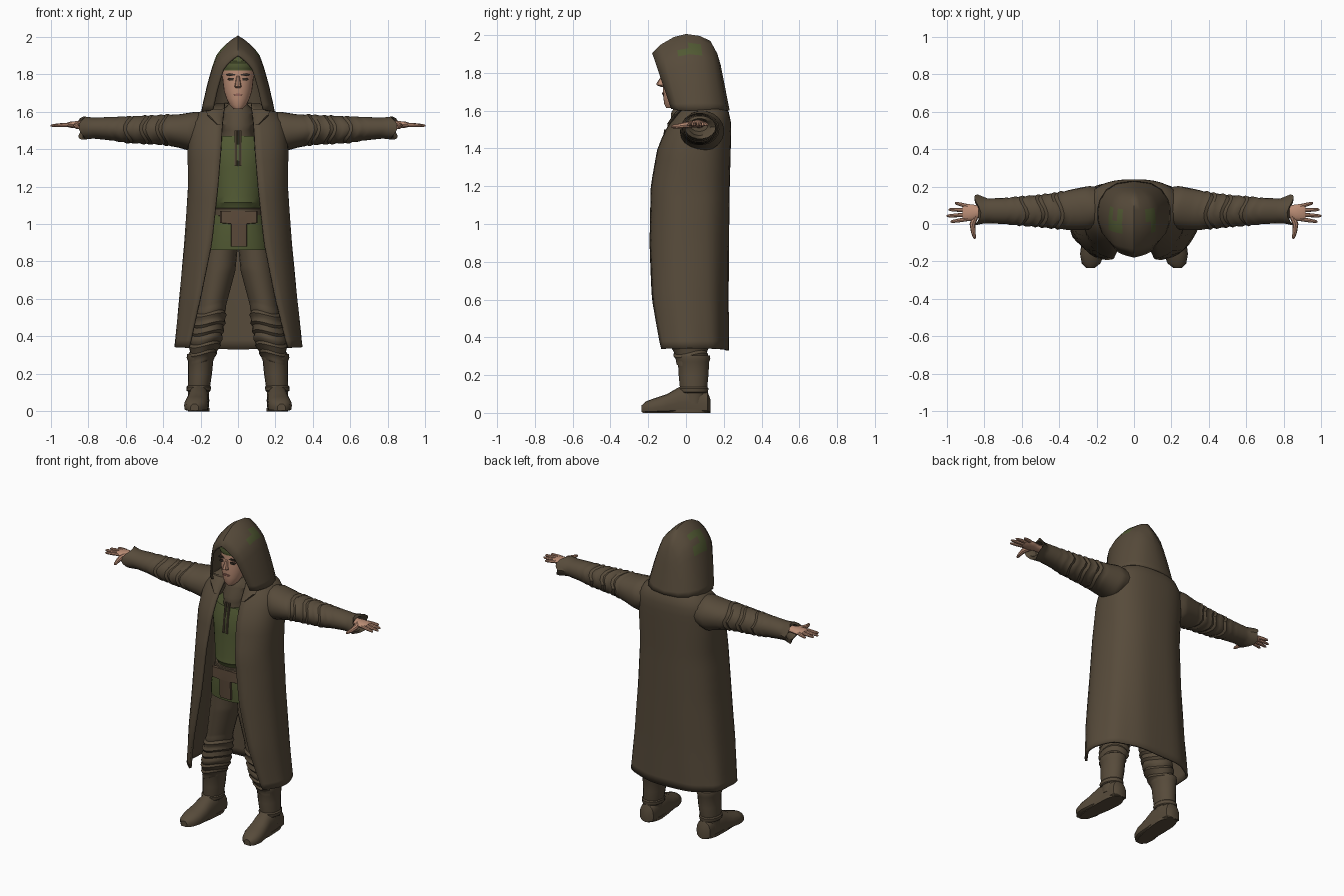
import bpy, bmesh, math
from mathutils import Vector

if "Cube" in bpy.data.objects:
    bpy.data.objects.remove(bpy.data.objects["Cube"])


def material(name, rgb):
    m = bpy.data.materials.new(name)
    m.diffuse_color = (*rgb, 1)
    m.use_nodes = True
    m.node_tree.nodes["Principled BSDF"].inputs["Base Color"].default_value = m.diffuse_color
    return m


BROWN = material("brown cloth", (0.095, 0.070, 0.043))
GREEN = material("moss green cloth", (0.082, 0.100, 0.033))
SKIN = material("skin", (0.50, 0.27, 0.18))
DARK = material("dark brown", (0.035, 0.025, 0.018))
LIP = material("lip", (0.30, 0.13, 0.10))
BELT = material("belt brown", (0.105, 0.068, 0.042))


def oval(c, axis, a, b, n=16, p=1.0):
    """Superellipse ring around c, perpendicular to axis."""
    pts = []
    for i in range(n):
        t = 2 * math.pi * i / n
        u = a * math.copysign(abs(math.cos(t)) ** p, math.cos(t))
        v = b * math.copysign(abs(math.sin(t)) ** p, math.sin(t))
        off = {'x': (0, u, v), 'y': (u, 0, v), 'z': (u, v, 0)}[axis]
        pts.append(Vector(c) + Vector(off))
    return pts


def resample(keys, n):
    """Linear in-betweens of key tuples, by their first value."""
    out = []
    for i in range(n + 1):
        t = keys[0][0] + (keys[-1][0] - keys[0][0]) * i / n
        for k0, k1 in zip(keys, keys[1:]):
            if t <= k1[0] + 1e-6:
                f = (t - k0[0]) / (k1[0] - k0[0])
                out.append([u + (v - u) * f for u, v in zip(k0, k1)])
                break
    return out


def loft(name, rings, mats, closed=True, caps=True, mirror=False, thick=0, rule=None, angle=35):
    bm = bmesh.new()
    vs = [[bm.verts.new(p) for p in r] for r in rings]
    n = len(rings[0])
    for r0, r1 in zip(vs, vs[1:]):
        for i in range(n if closed else n - 1):
            j = (i + 1) % n
            bm.faces.new((r0[i], r0[j], r1[j], r1[i]))
    if closed and caps:
        bm.faces.new(vs[0])
        bm.faces.new(vs[-1])
    bmesh.ops.remove_doubles(bm, verts=bm.verts, dist=0.0005)
    bmesh.ops.recalc_face_normals(bm, faces=bm.faces)
    if rule:
        for f in bm.faces:
            f.material_index = rule(f.calc_center_median())
    me = bpy.data.meshes.new(name)
    bm.to_mesh(me)
    bm.free()
    for m in mats:
        me.materials.append(m)
    ob = bpy.data.objects.new(name, me)
    bpy.context.collection.objects.link(ob)
    bpy.ops.object.select_all(action='DESELECT')
    ob.select_set(True)
    bpy.context.view_layer.objects.active = ob
    bpy.ops.object.shade_smooth_by_angle(angle=math.radians(angle))
    if thick:
        s = ob.modifiers.new("thickness", 'SOLIDIFY')
        s.thickness, s.offset = thick, 0
    if mirror:
        ob.modifiers.new("mirror", 'MIRROR')
    return ob


# Long coat, open at the front: z, half width, front y, back y, half gap
coat_keys = [(.33, .335, -.18, .22, .265), (.6, .308, -.205, .22, .2), (.9, .28, -.203, .222, .14),
             (1.2, .26, -.19, .225, .107), (1.4, .262, -.15, .23, .09), (1.5, .255, -.105, .232, .085),
             (1.56, .24, -.065, .23, .08), (1.605, .19, -.03, .215, .075), (1.64, .11, .0, .18, .07)]
rings = []
for z, w, yf, yb, gap in resample(coat_keys, 26):
    yc, d = (yf + yb) / 2, (yb - yf) / 2
    a0 = math.asin((gap / w) ** (1 / .8))
    ring = []
    for i in range(37):
        a = a0 + (2 * math.pi - 2 * a0) * i / 36
        s, c = math.sin(a), math.cos(a)
        fold = 1 + .012 * math.sin(9 * a + 1.5 * z) * max(0, 1.4 - z)
        ring.append(Vector((w * fold * math.copysign(abs(s) ** .8, s),
                            yc - d * fold * math.copysign(abs(c) ** .8, c),
                            z + (.012 * abs(s) if z < .34 else 0))))
    rings.append(ring)
loft("long_coat", rings, [BROWN], closed=False, thick=.014)

# Coat sleeves with creases and hollow cuffs: x, z, z radius, y, y radius
sleeve_keys = [(.15, 1.5, .09, .09, .10), (.24, 1.492, .108, .085, .118), (.32, 1.497, .090, .077, .11),
               (.4, 1.503, .081, .072, .098), (.5, 1.503, .076, .07, .086), (.6, 1.504, .071, .07, .078),
               (.7, 1.51, .062, .07, .069), (.78, 1.512, .056, .07, .066), (.835, 1.512, .062, .075, .083)]
rings = []
for x, z, rz, y, ry in resample(sleeve_keys, 40):
    k = .05 * math.sin(x * 150) if .36 < x < .68 else 0
    ring = oval((x, y, z), 'x', ry * (1 + k), rz * (1 + k), 18)
    for i, p in enumerate(ring):
        p.x += .018 * math.sin(i * .9)
    rings.append(ring)
rings += [oval((.83, .072, 1.514), 'x', .06, .045, 18), oval((.79, .07, 1.52), 'x', .045, .03, 18)]
loft("coat_sleeve", rings, [BROWN], mirror=True)

# Pointed hood: arches from the face opening to the back
profile = [(0, 1), (.1, .96), (.2, .91), (.33, .85), (.47, .77), (.6, .69), (.74, .585),
           (.82, .46), (.89, .31), (.95, .16), (1, 0)]
arches = [(-.175, 1.90, -.075, 1.61, .135), (-.13, 1.945, -.04, 1.602, .17), (-.06, 1.985, .02, 1.60, .188),
          (0, 2.0, .08, 1.60, .19), (.07, 1.99, .13, 1.60, .178), (.125, 1.965, .18, 1.60, .145),
          (.16, 1.9, .212, 1.60, .09), (.178, 1.84, .225, 1.60, 0)]
rings = []
for ty, tz, by, bz, w in arches:
    half = [Vector((w * f, by + (ty - by) * t, bz + (tz - bz) * t)) for t, f in profile]
    rings.append(half + [Vector((-p.x, p.y, p.z)) for p in reversed(half[:-1])])
loft("hood", rings, [BROWN, GREEN], closed=False, thick=.012, angle=40,
     rule=lambda c: int(abs(c.x) > .05 and -.03 < c.y < .11 and 1.86 < c.z < 1.965
                        and math.sin(c.y * 70 + c.z * 90 + c.x * 9) > .1))

# Head: z, half width, centre y, half depth
head = [(1.615, .025, -.075, .03), (1.635, .045, -.065, .05), (1.67, .062, -.05, .07), (1.71, .075, -.04, .083),
        (1.75, .08, -.035, .088), (1.785, .084, -.033, .088), (1.82, .085, -.03, .09), (1.85, .08, -.03, .09),
        (1.885, .06, -.02, .075), (1.91, .03, -.01, .04)]
loft("head", [oval((0, cy, z), 'z', a, b, 24) for z, a, cy, b in head], [SKIN, GREEN, BROWN],
     rule=lambda c: 1 if c.z > 1.82 else (2 if c.y > -.03 else 0))
loft("cap_band", [oval((0, -.03, z), 'z', a, a + .008, 24) for z, a in
                  ((1.825, .087), (1.84, .092), (1.86, .088), (1.87, .07))], [GREEN])
loft("nose", [oval((0, y, z), 'z', a, b, 8) for z, y, a, b in
              ((1.725, -.118, .012, .012), (1.735, -.13, .019, .025), (1.745, -.133, .016, .023),
               (1.79, -.118, .008, .009))], [SKIN])
loft("eye", [oval((.036, y, 1.773), 'y', .02, .008, 10) for y in (-.118, -.095)], [DARK], mirror=True)
loft("eyebrow", [oval((.038, y, 1.797), 'y', .026, .006, 10) for y in (-.119, -.095)], [DARK], mirror=True)
loft("mouth", [oval((0, y, 1.69), 'y', .024, .006, 10) for y in (-.127, -.1)], [LIP])

# Scarf around the neck with hanging cords
scarf = [(1.44, .075, .115), (1.47, .092, .132), (1.50, .088, .128), (1.53, .1, .128), (1.56, .088, .11),
         (1.59, .092, .108), (1.62, .07, .09), (1.64, .05, .07)]
loft("scarf", [oval((0, .03, z), 'z', a, b, 20) for z, a, b in scarf], [BROWN])
loft("scarf_cord", [oval((.012, y, z), 'z', .008, .007, 8) for z, y in
                    ((1.31, -.136), (1.4, -.125), (1.5, -.108))], [BROWN], mirror=True)
loft("collar_flap", [oval((x, y, z), 'z', a, .012, 8) for z, x, y, a in
                     ((1.53, .1, -.088, .012), (1.58, .125, -.055, .04), (1.615, .12, -.02, .05))],
     [BROWN], mirror=True)

# Shirt, belt, tunic skirt and front panel
shirt = [(1.04, .125, .14), (1.09, .13, .15), (1.115, .145, .165), (1.15, .145, .16), (1.3, .16, .155),
         (1.4, .17, .15), (1.47, .15, .125)]
loft("shirt", [oval((0, .02, z), 'z', a, b, 24) for z, a, b in shirt], [GREEN])
loft("belt", [oval((0, .02, z), 'z', a, a + .018, 24) for z, a in
              ((1.04, .143), (1.045, .147), (1.08, .146), (1.085, .142))], [BROWN])
loft("tunic_skirt", [oval((0, .02, z), 'z', a, b, 24, .85) for z, a, b in
                     ((.86, .175, .15), (.93, .17, .155), (1.0, .155, .155), (1.06, .14, .15))], [GREEN])
loft("front_panel", [oval((.005, y, z), 'z', a, .012, 12, .4) for z, y, a in
                     ((.88, -.132, .042), (1.0, -.138, .042), (1.005, -.138, .1), (1.07, -.135, .1))], [BELT])

# Trouser legs with gathered folds at the knee: z, x, half width, y, half depth
leg_keys = [(.26, .2, .06, .03, .08), (.36, .175, .085, .02, .098), (.5, .15, .085, .01, .1),
            (.56, .14, .075, .01, .09), (.75, .102, .088, .01, .1), (.92, .085, .088, .02, .11)]
rings = []
for z, x, a, y, b in resample(leg_keys, 44):
    k = 1 + (.06 * math.sin(z * 150) if .28 < z < .56 else 0)
    ring = oval((x, y, z), 'z', a * k, b * k, 18)
    for i, p in enumerate(ring):
        p.z += .012 * math.sin(i * .7)
    rings.append(ring)
loft("trouser_leg", rings, [BROWN], mirror=True)

# Boots: shaft, strap, foot and sole
shaft = [(.05, .21, .056, .06), (.1, .21, .056, .068), (.14, .208, .06, .074), (.2, .203, .064, .08),
         (.27, .2, .068, .084), (.285, .2, .074, .09), (.305, .2, .072, .088), (.305, .2, .06, .075)]
loft("boot_shaft", [oval((x, .04, z), 'z', a, b, 18) for z, x, a, b in shaft], [BROWN], mirror=True)
loft("boot_strap", [oval((.21, .04, z), 'z', a, a + .014, 18) for z, a in
                    ((.105, .058), (.11, .064), (.13, .066), (.137, .06))], [BROWN], mirror=True)
foot = [(.13, .208, .025, .07), (.115, .208, .05, .11), (.04, .208, .055, .15), (-.04, .212, .056, .135),
        (-.1, .218, .062, .1), (-.16, .224, .064, .08), (-.21, .229, .05, .062), (-.235, .232, .022, .04)]
rings = []
for y, x, w, h in foot:
    ring = oval((x, y, h * .38), 'y', w, h * .62, 16, .85)
    for p in ring:
        p.z = max(p.z, .004)
    rings.append(ring)
loft("boot_foot", rings, [BROWN], mirror=True)
sole = [oval((.208 + .0, .035, 0), 'z', .055, .095, 20)]
outline = [Vector((p.x + (.018 if p.y < .035 else 0) * (.035 - p.y) / .095,
                   p.y if p.y > .035 else .035 + (p.y - .035) * 2.8, 0)) for p in sole[0]]
loft("boot_sole", [outline, [p + Vector((0, 0, .018)) for p in outline]], [BROWN], mirror=True)

# Hands: palm, four fingers and thumb
palm = [(.78, .07, .03, .022), (.83, .065, .032, .02), (.86, .06, .044, .02), (.9, .062, .046, .016),
        (.915, .062, .04, .01)]
loft("palm", [oval((x, y, 1.53), 'x', a, b, 14) for x, y, a, b in palm], [SKIN], mirror=True)
for i, (y0, x1, y1) in enumerate(((.026, .98, .012), (.05, 1.0, .043), (.074, .99, .077), (.096, .955, .112))):
    loft(f"finger_{i + 1}", [oval((.89 + (x1 - .89) * t, y0 + (y1 - y0) * t, 1.531 - .006 * t), 'x', r, r, 8)
                             for t, r in ((0, .011), (.5, .0105), (.9, .008), (1, .004))], [SKIN], mirror=True)
loft("thumb", [oval((x, y, z), 'y', r, r, 8) for x, y, z, r in
               ((.845, .045, 1.53, .018), (.862, .0, 1.525, .016), (.858, -.045, 1.518, .012),
                (.852, -.07, 1.516, .009), (.85, -.08, 1.515, .004))], [SKIN], mirror=True)
